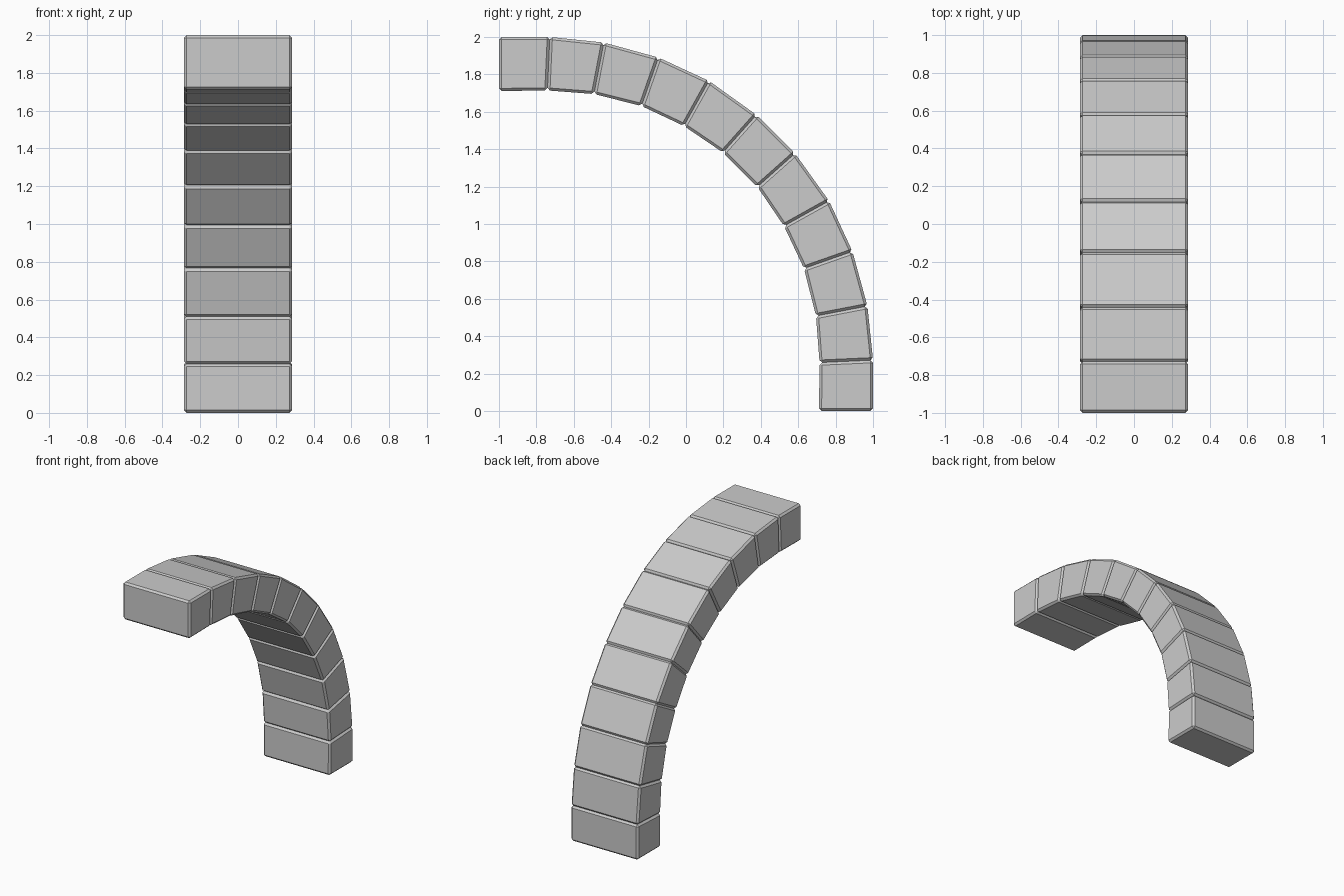
import bpy

if "Cube" in bpy.data.objects:
    bpy.data.objects.remove(bpy.data.objects["Cube"])

HALF_WIDTH = 0.287
BEVEL = 0.014

# joints of the lower half of the arch in side profile: (outer y, z), (inner y, z)
lower = [
    ((1.000, 0.000), (0.711, 0.000)),
    ((1.000, 0.272), (0.714, 0.259)),
    ((0.970, 0.561), (0.695, 0.508)),
    ((0.890, 0.853), (0.631, 0.762)),
    ((0.765, 1.123), (0.524, 0.989)),
    ((0.583, 1.377), (0.382, 1.198)),
]


def mirrored(p):
    return (p[1] - 1, p[0] + 1)


# the upper half mirrors the lower half across the diagonal
joints = lower + [(mirrored(o), mirrored(i)) for o, i in reversed(lower)]


def add_block(name, start, end):
    ring = [start[0], end[0], end[1], start[1]]
    verts = [(x, y, z) for x in (-HALF_WIDTH, HALF_WIDTH) for y, z in ring]
    faces = [(3, 2, 1, 0), (4, 5, 6, 7)]
    faces += [(k, (k + 1) % 4, (k + 1) % 4 + 4, k + 4) for k in range(4)]
    mesh = bpy.data.meshes.new(name)
    mesh.from_pydata(verts, [], faces)
    mesh.update()
    obj = bpy.data.objects.new(name, mesh)
    bpy.context.collection.objects.link(obj)
    # chamfered edges form the grooves between stones
    mod = obj.modifiers.new("chamfer", 'BEVEL')
    mod.width = BEVEL
    mod.segments = 1
    mod.limit_method = 'NONE'


# wedge stones from the foot to the crown
for n in range(len(joints) - 1):
    add_block(f"arch_stone_{n + 1}", joints[n], joints[n + 1])
